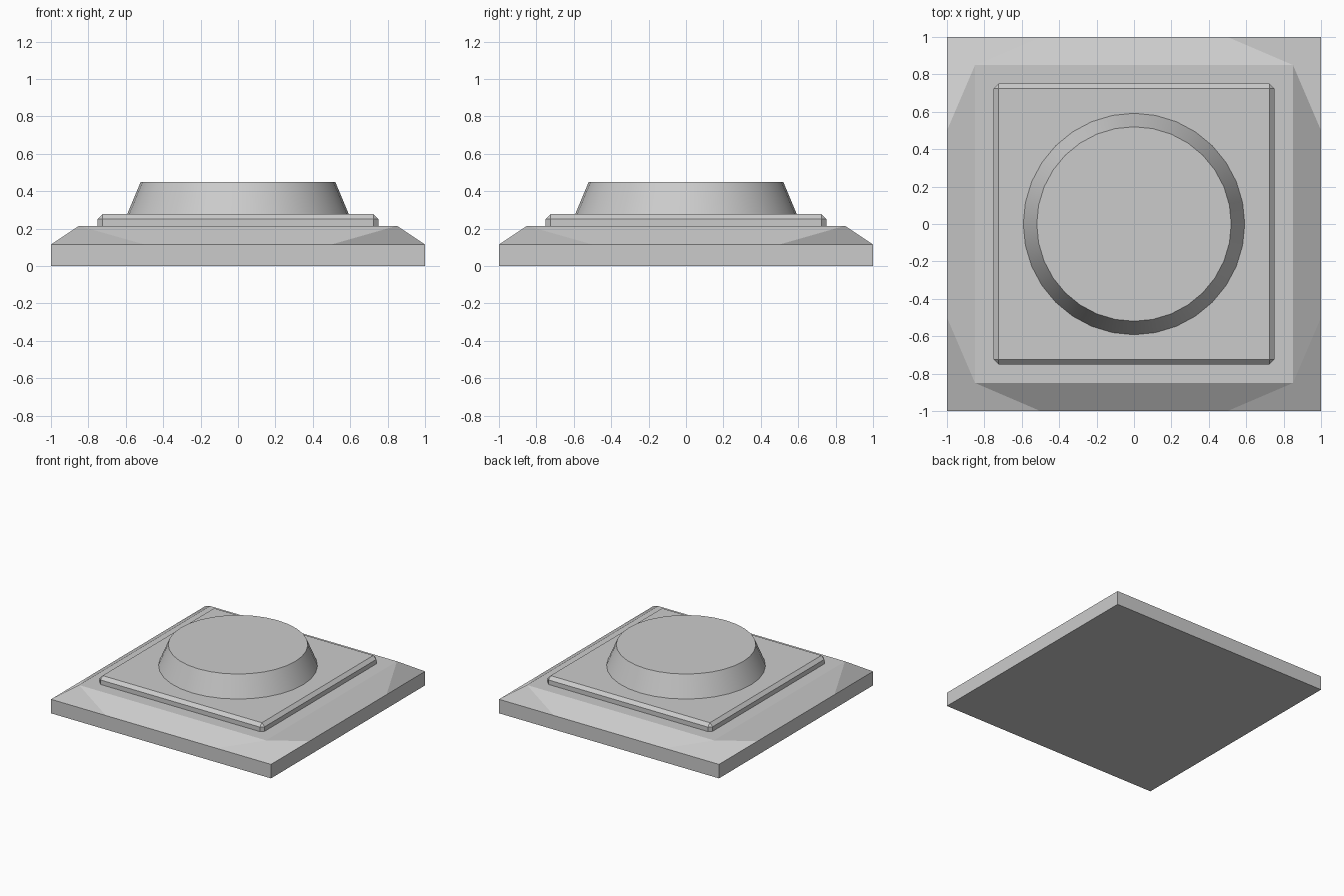
import bpy
import bmesh

cube = bpy.data.objects.get("Cube")
if cube:
    bpy.data.objects.remove(cube, do_unlink=True)

grey = bpy.data.materials.new("plain grey")
grey.use_nodes = True
colour = (0.6, 0.6, 0.6, 1)
grey.diffuse_color = colour
grey.node_tree.nodes["Principled BSDF"].inputs["Base Color"].default_value = colour


def add_object(name, bm):
    bmesh.ops.recalc_face_normals(bm, faces=bm.faces)
    mesh = bpy.data.meshes.new(name)
    bm.to_mesh(mesh)
    bm.free()
    mesh.materials.append(grey)
    obj = bpy.data.objects.new(name, mesh)
    bpy.context.collection.objects.link(obj)
    return obj


# Square plinth: upright rim, sloped sides and faceted corner faces
RIM, TOP, INNER = 0.115, 0.215, 0.85
bm = bmesh.new()
corners = [(1, 1), (-1, 1), (-1, -1), (1, -1)]
bottom = [bm.verts.new((x, y, 0)) for x, y in corners]
rim = [bm.verts.new((x, y, RIM)) for x, y in corners]
top = [bm.verts.new((x * INNER, y * INNER, TOP)) for x, y in corners]
splits = []
for i in range(4):
    a, b = rim[i].co, rim[(i + 1) % 4].co
    splits.append([bm.verts.new(a.lerp(b, t)) for t in (0.25, 0.75)])
bm.faces.new(bottom[::-1])
bm.faces.new(top)
for i in range(4):
    j = (i + 1) % 4
    s, e = splits[i]
    bm.faces.new((bottom[i], bottom[j], rim[j], e, s, rim[i]))
    bm.faces.new((s, e, top[j], top[i]))
    bm.faces.new((splits[i - 1][1], rim[i], s, top[i]))
add_object("plinth", bm)

# Bevelled square slab, sunk a little into the plinth
bm = bmesh.new()
bmesh.ops.create_cube(bm, size=1)
for v in bm.verts:
    v.co = (v.co.x * 1.5, v.co.y * 1.5, 0.278 if v.co.z > 0 else 0.16)
bmesh.ops.bevel(bm, geom=bm.edges[:], offset=0.026, segments=1, affect='EDGES')
add_object("slab", bm)

# Tapered round boss
bm = bmesh.new()
bmesh.ops.create_cone(bm, cap_ends=True, segments=32,
                      radius1=0.592, radius2=0.52, depth=0.172)
bmesh.ops.translate(bm, verts=bm.verts, vec=(0, 0, 0.364))
boss = add_object("round_boss", bm)
bpy.ops.object.select_all(action='DESELECT')
boss.select_set(True)
bpy.context.view_layer.objects.active = boss
bpy.ops.object.shade_smooth_by_angle(angle=0.6)
